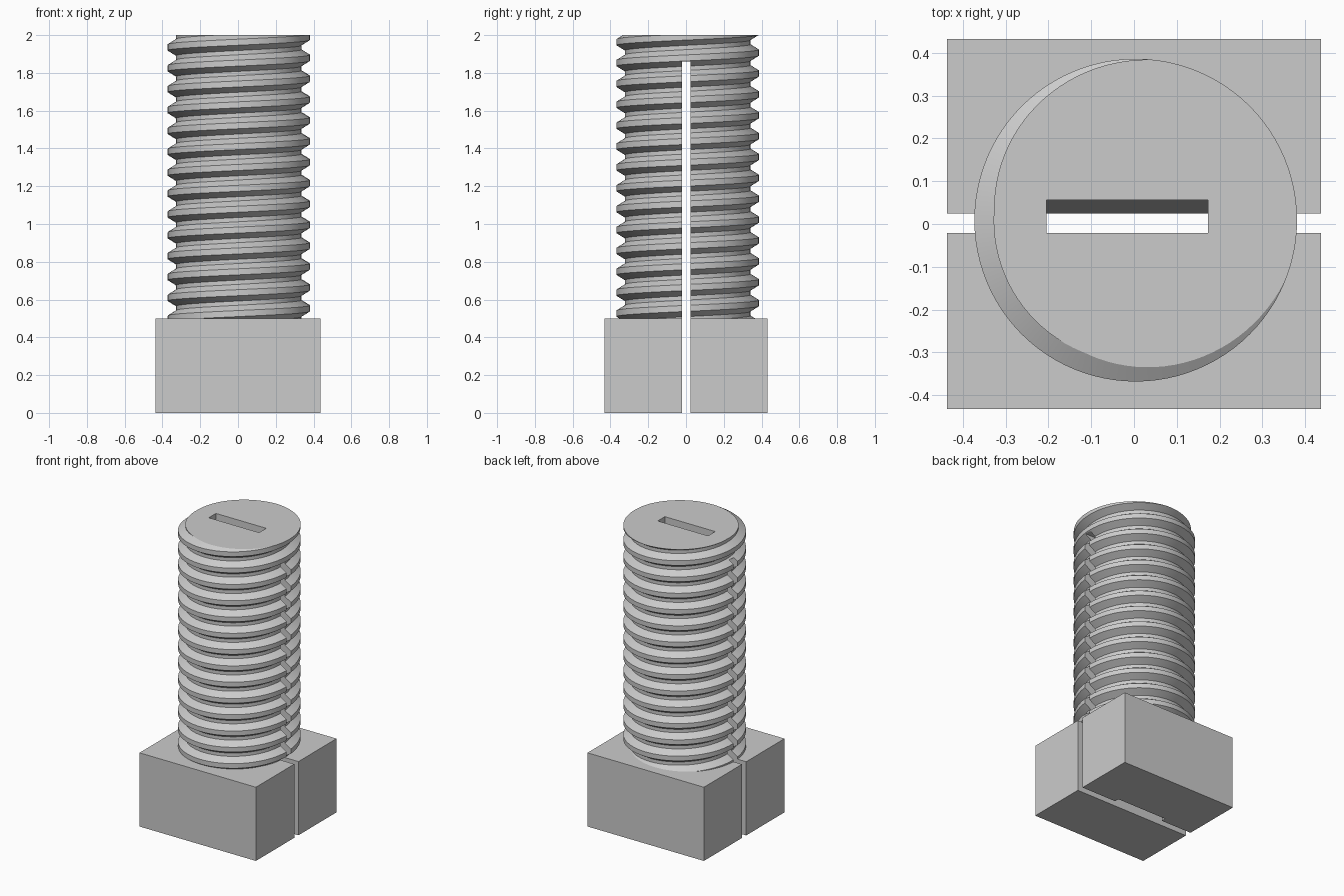
import bpy, bmesh, math

cube = bpy.data.objects.get("Cube")
if cube:
    bpy.data.objects.remove(cube, do_unlink=True)

grey = bpy.data.materials.new("plain grey")
grey.use_nodes = True
GREY = (0.6, 0.6, 0.6, 1)
grey.diffuse_color = GREY
grey.node_tree.nodes["Principled BSDF"].inputs["Base Color"].default_value = GREY


def make_object(name, bm):
    bmesh.ops.recalc_face_normals(bm, faces=bm.faces[:])
    mesh = bpy.data.meshes.new(name)
    bm.to_mesh(mesh)
    bm.free()
    mesh.materials.append(grey)
    obj = bpy.data.objects.new(name, mesh)
    bpy.context.collection.objects.link(obj)
    return obj


def prism(name, profile, x0, x1):
    """Extrude a closed (y, z) profile along x."""
    bm = bmesh.new()
    face = bm.faces.new([bm.verts.new((x0, y, z)) for y, z in profile])
    ext = bmesh.ops.extrude_face_region(bm, geom=[face])["geom"]
    moved = [v for v in ext if isinstance(v, bmesh.types.BMVert)]
    bmesh.ops.translate(bm, verts=moved, vec=(x1 - x0, 0, 0))
    return make_object(name, bm)


def box_profile(y0, y1, z0, z1):
    return [(y0, z0), (y1, z0), (y1, z1), (y0, z1)]


def cut(target, cutter):
    cutter.hide_render = True
    mod = target.modifiers.new("cut", 'BOOLEAN')
    mod.operation = 'DIFFERENCE'
    mod.solver = 'EXACT'
    mod.object = cutter
    bpy.ops.object.select_all(action='DESELECT')
    bpy.context.view_layer.objects.active = target
    target.select_set(True)
    bpy.ops.object.modifier_apply(modifier=mod.name)


HEAD_TOP, TOP = 0.5, 2.0

# Square head
head = prism("square_head", box_profile(-0.432, 0.432, 0, HEAD_TOP), -0.437, 0.437)

# Threaded shaft: one helical skin, trimmed flat at both ends
PITCH, SEGMENTS, TURNS = 0.1105, 96, 17
CREST, ROOT = 0.377, 0.332
CENTRE = (0.004, 0.009)
thread = [(-0.016, CREST), (0.016, CREST), (0.044, ROOT), (0.0665, ROOT)]
start = TOP - PITCH * (15 + 32 / 360)

bm = bmesh.new()
columns = []
for i in range(SEGMENTS):
    turn = i / SEGMENTS
    c, s = math.cos(turn * math.tau), math.sin(turn * math.tau)
    columns.append([
        bm.verts.new((CENTRE[0] + r * c, CENTRE[1] + r * s,
                      start + PITCH * (k + turn) + dz))
        for k in range(TURNS) for dz, r in thread])
# The last column joins the first, one turn higher
columns.append(columns[0][len(thread):])
for a, b in zip(columns, columns[1:]):
    for j in range(min(len(a), len(b)) - 1):
        bm.faces.new((a[j], b[j], b[j + 1], a[j + 1]))
for z, direction in ((HEAD_TOP, -1), (TOP, 1)):
    result = bmesh.ops.bisect_plane(
        bm, geom=bm.verts[:] + bm.edges[:] + bm.faces[:], dist=1e-6,
        plane_co=(0, 0, z), plane_no=(0, 0, direction), clear_outer=True)
    rim = [e for e in bm.edges
           if e.is_boundary and all(abs(v.co.z - z) < 1e-4 for v in e.verts)]
    bmesh.ops.holes_fill(bm, edges=rim, sides=0)
shaft = make_object("threaded_shaft", bm)

# Long slot across the whole width, open at the bottom
slot = prism("slot_cutter", box_profile(-0.021, 0.024, -0.1, 1.86), -0.6, 0.6)
# Narrow pockets widening the slot in the head and through the top
head_pocket = prism("head_pocket_cutter",
                    box_profile(-0.0205, 0.056, -0.1, 0.6), -0.205, 0.173)
top_pocket = prism("top_pocket_cutter",
                   [(-0.0205, 0.4), (0.021, 0.4), (0.058, 2.1), (-0.0205, 2.1)],
                   -0.205, 0.173)
for target, pocket in ((head, head_pocket), (shaft, top_pocket)):
    cut(target, slot)
    cut(target, pocket)
for cutter in (slot, head_pocket, top_pocket):
    bpy.data.objects.remove(cutter, do_unlink=True)

# Smooth thread with crisp edges
bpy.ops.object.select_all(action='DESELECT')
shaft.select_set(True)
bpy.context.view_layer.objects.active = shaft
bpy.ops.object.shade_smooth_by_angle(angle=math.radians(25))
